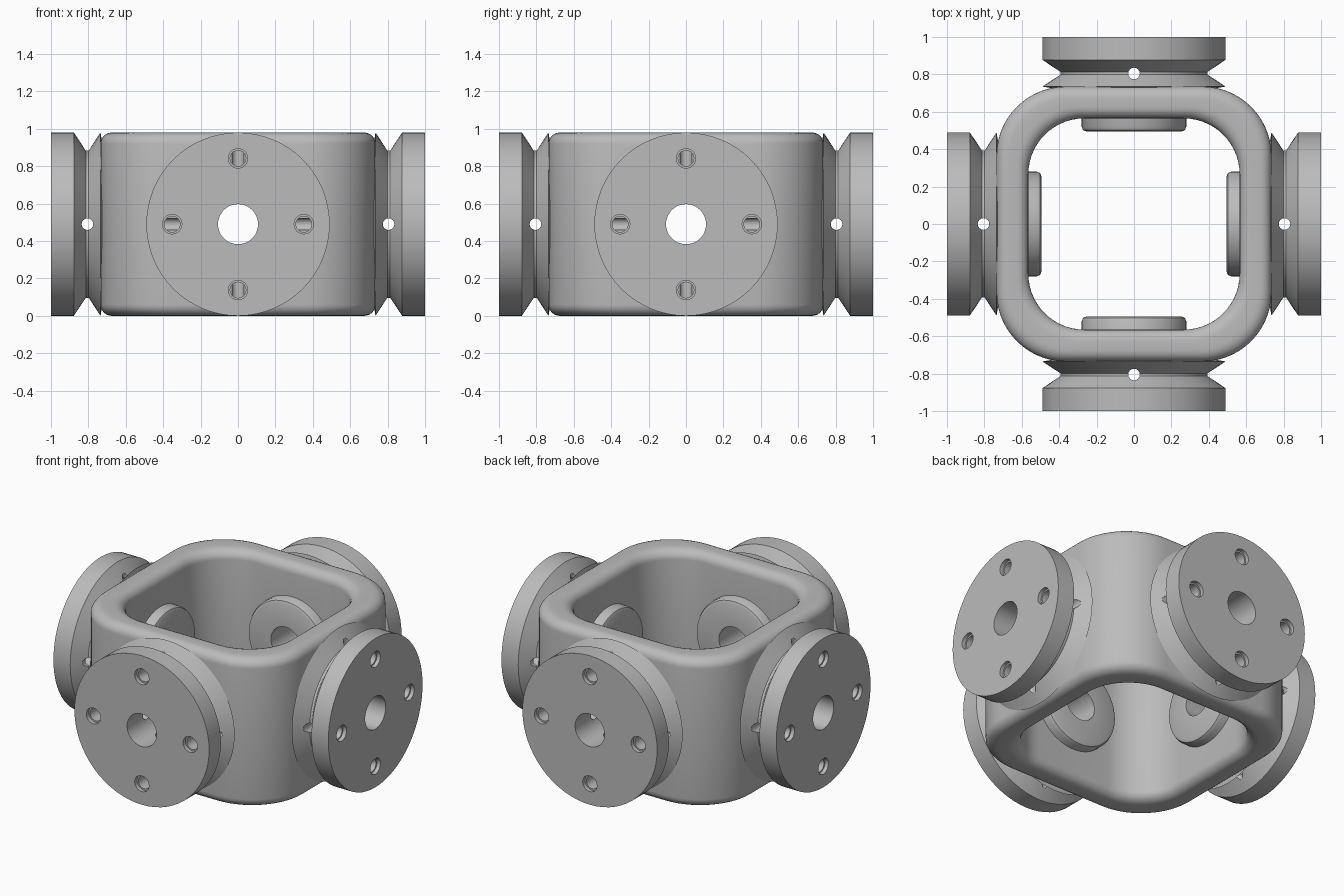
import bpy, bmesh, math
from mathutils import Matrix, Vector

old = bpy.data.objects.get("Cube")
if old:
    bpy.data.objects.remove(old, do_unlink=True)

MID = 0.49          # height of the arm axes
HEIGHT = 0.98

steel = bpy.data.materials.new("grey steel")
steel.use_nodes = True
steel.diffuse_color = (0.5, 0.5, 0.5, 1)
steel.node_tree.nodes["Principled BSDF"].inputs["Base Color"].default_value = (0.5, 0.5, 0.5, 1)


def make_object(name, bm):
    bmesh.ops.recalc_face_normals(bm, faces=bm.faces)
    mesh = bpy.data.meshes.new(name)
    bm.to_mesh(mesh)
    bm.free()
    mesh.materials.append(steel)
    ob = bpy.data.objects.new(name, mesh)
    bpy.context.collection.objects.link(ob)
    return ob


def add_cylinder(bm, start, end, r1, r2=None, sides=24):
    start, end = Vector(start), Vector(end)
    axis = end - start
    turn = axis.to_track_quat('Z', 'Y').to_matrix().to_4x4()
    bmesh.ops.create_cone(bm, cap_ends=True, segments=sides, radius1=r1,
                          radius2=r1 if r2 is None else r2, depth=axis.length,
                          matrix=Matrix.Translation((start + end) / 2) @ turn)


def cut(ob, bm):
    cutter = make_object("cutter", bm)
    mod = ob.modifiers.new("cut", 'BOOLEAN')
    mod.operation, mod.solver, mod.object = 'DIFFERENCE', 'EXACT', cutter
    mod.use_self = True
    bpy.context.view_layer.objects.active = ob
    bpy.ops.object.modifier_apply(modifier=mod.name)
    bpy.data.objects.remove(cutter, do_unlink=True)


def smooth(ob, angle):
    bpy.ops.object.select_all(action='DESELECT')
    ob.select_set(True)
    bpy.context.view_layer.objects.active = ob
    bpy.ops.object.shade_smooth_by_angle(angle=math.radians(angle))


def rounded_square(half, radius, steps=14):
    points = []
    for corner in range(4):
        mid = math.radians(45 + 90 * corner)
        cx = math.copysign(half - radius, math.cos(mid))
        cy = math.copysign(half - radius, math.sin(mid))
        for i in range(steps + 1):
            a = math.radians(90 * (corner + i / steps))
            points.append((cx + radius * math.cos(a), cy + radius * math.sin(a)))
    return points


def skin(bm, rings, closed):
    n = len(rings[0])
    for k in range(len(rings) if closed else len(rings) - 1):
        a, b = rings[k], rings[(k + 1) % len(rings)]
        for i in range(n):
            j = (i + 1) % n
            bm.faces.new((a[i], a[j], b[j], b[i]))


# Ring body: rounded-square hoop with filleted rims
OUTER, INNER, FILLET = 0.735, 0.565, 0.06
bm = bmesh.new()
outline = rounded_square(OUTER, 0.37)
inline = rounded_square(INNER, 0.3)
section = []        # (share of the way to the inner wall, height)
wall = OUTER - INNER
for cx, cz, first in ((FILLET, FILLET, 180), (wall - FILLET, FILLET, 270),
                      (wall - FILLET, HEIGHT - FILLET, 0), (FILLET, HEIGHT - FILLET, 90)):
    for i in range(7):
        a = math.radians(first + 15 * i)
        section.append(((cx + FILLET * math.cos(a)) / wall, cz + FILLET * math.sin(a)))
rings = [[bm.verts.new((o[0] + (p[0] - o[0]) * t, o[1] + (p[1] - o[1]) * t, z))
          for o, p in zip(outline, inline)] for t, z in section]
skin(bm, rings, True)
body = make_object("ring_body", bm)
bores = bmesh.new()
add_cylinder(bores, (-1, 0, MID), (1, 0, MID), 0.2)
cut(body, bores)
bores = bmesh.new()
add_cylinder(bores, (0, -1, MID), (0, 1, MID), 0.2)
cut(body, bores)
smooth(body, 40)

# Flanged arm: inner boss, flared neck, groove and flange around a bore
BORE, BOLTS, GROOVE = 0.107, 0.352, 0.805
profile = [(0.495, BORE), (0.495, 0.255), (0.502, 0.272), (0.52, 0.28), (0.70, 0.28),
           (0.735, 0.49), (0.798, 0.395), (0.814, 0.395), (0.878, 0.49),
           (1.0, 0.49), (1.0, BORE)]


def flange_arm(name, degrees):
    bm = bmesh.new()
    sides = 64
    rings = [[bm.verts.new((x, r * math.cos(math.tau * i / sides), r * math.sin(math.tau * i / sides)))
              for i in range(sides)] for x, r in profile]
    skin(bm, rings, True)
    arm = make_object(name, bm)
    # Cross holes in the groove
    for axis in (Vector((0, 1, 0)), Vector((0, 0, 1))):
        drill = bmesh.new()
        centre = Vector((GROOVE, 0, 0))
        add_cylinder(drill, centre - axis * 0.47, centre + axis * 0.47, 0.031, sides=16)
        cut(arm, drill)
    # Bolt holes with a small countersink
    for radius, depth in ((0.042, GROOVE), (0.052, 0.975)):
        drill = bmesh.new()
        for q in range(4):
            y, z = BOLTS * math.cos(q * math.pi / 2), BOLTS * math.sin(q * math.pi / 2)
            add_cylinder(drill, (depth, y, z), (1.05, y, z), radius)
        cut(arm, drill)
    arm.data.transform(Matrix.Translation((0, 0, MID)) @ Matrix.Rotation(math.radians(degrees), 4, 'Z'))
    smooth(arm, 30)


for side, degrees in (("left", 0), ("back", 90), ("right", 180), ("front", 270)):
    flange_arm(side + "_flange_arm", degrees)
